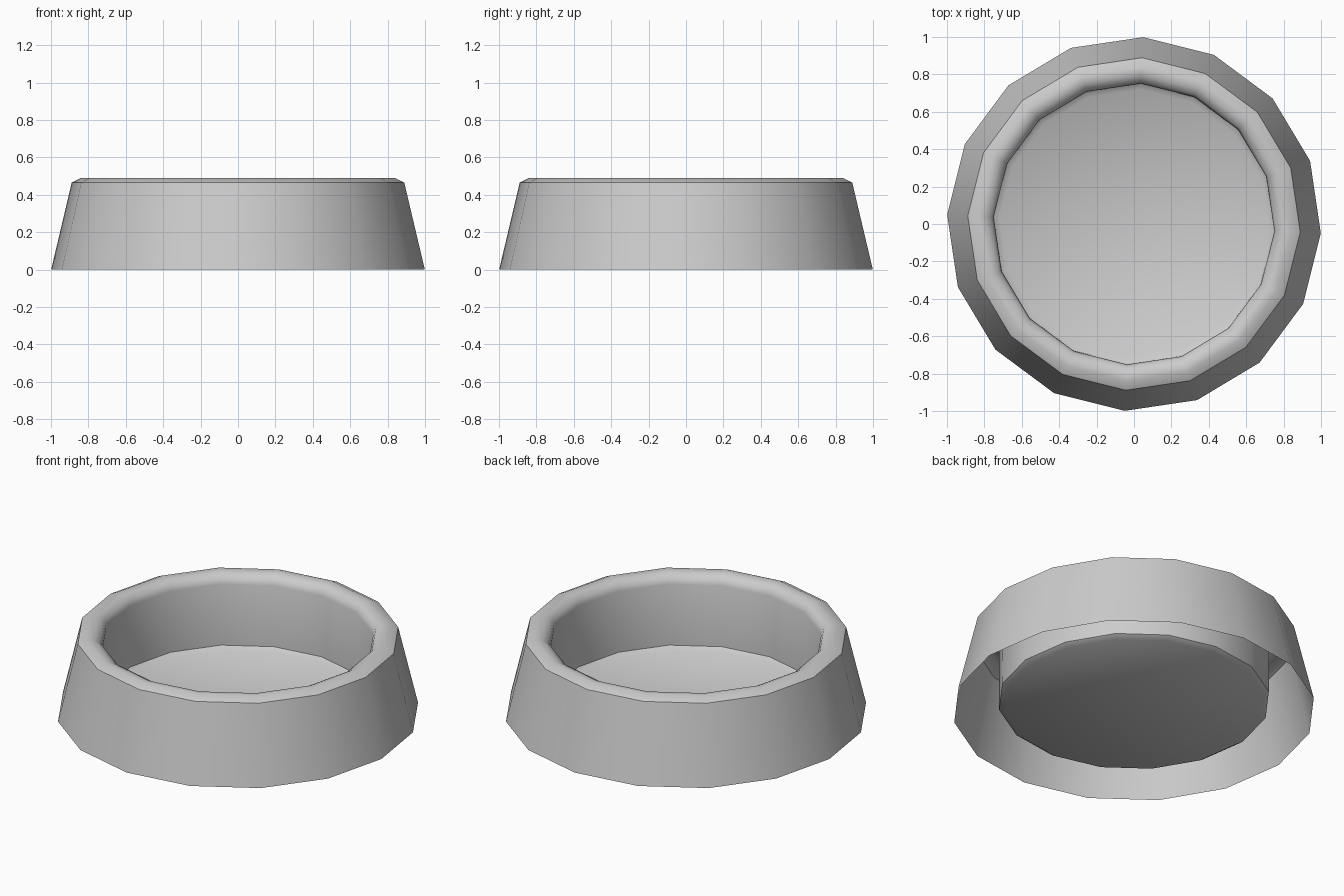
import bpy, bmesh, math

if "Cube" in bpy.data.objects:
    bpy.data.objects.remove(bpy.data.objects["Cube"])

SIDES = 16
OFFSET = math.radians(-2.81)

# Bowl profile (radius, height): outer skirt, rounded rim, inner wall, floor
profile = [(1.0, 0.0), (0.89, 0.465), (0.84, 0.49), (0.80, 0.485),
           (0.765, 0.465), (0.752, 0.43), (0.75, 0.06), (0.72, 0.04)]

bm = bmesh.new()
rings = []
for r, z in profile:
    rings.append([bm.verts.new((r * math.cos(OFFSET + i * math.tau / SIDES),
                                r * math.sin(OFFSET + i * math.tau / SIDES), z))
                  for i in range(SIDES)])
for a, b in zip(rings, rings[1:]):
    for i in range(SIDES):
        j = (i + 1) % SIDES
        bm.faces.new((a[i], a[j], b[j], b[i]))
bm.faces.new(rings[-1])  # floor, underside stays open

mesh = bpy.data.meshes.new("bowl")
bm.to_mesh(mesh)
bm.free()
bowl = bpy.data.objects.new("bowl", mesh)
bpy.context.collection.objects.link(bowl)

# Smooth sides and rim, crisp skirt edge
bpy.context.view_layer.objects.active = bowl
bowl.select_set(True)
bpy.ops.object.shade_smooth_by_angle(angle=math.radians(45))
